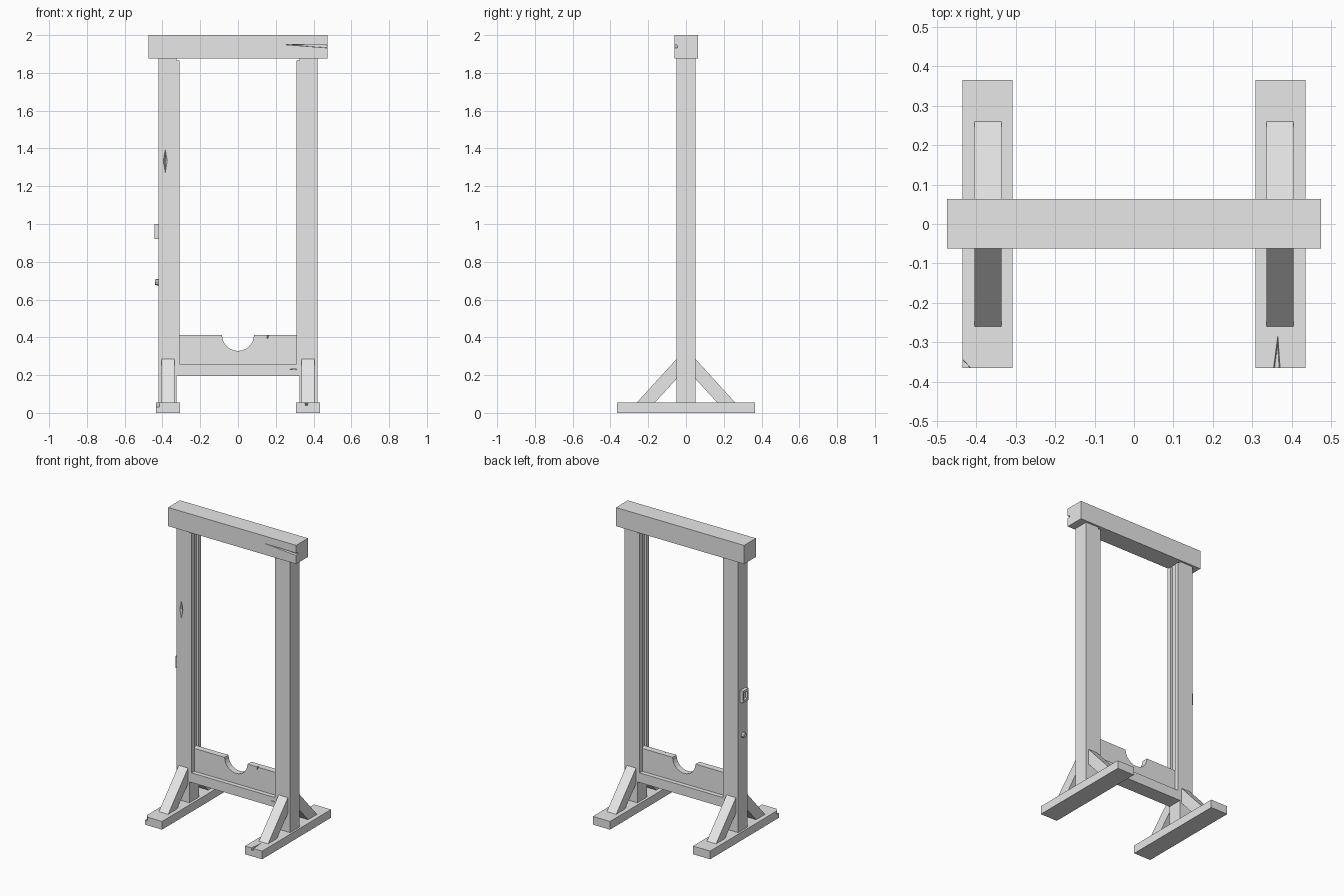
import bpy, bmesh, math
from mathutils import Vector

if "Cube" in bpy.data.objects:
    bpy.data.objects.remove(bpy.data.objects["Cube"])

GREY = (0.8, 0.8, 0.8, 1.0)
grey = bpy.data.materials.new("plain_grey")
grey.use_nodes = True
grey.diffuse_color = GREY
grey.node_tree.nodes["Principled BSDF"].inputs["Base Color"].default_value = GREY


def prism(name, points, axis, lo, hi, taper=1.0):
    """Extrude a 2D outline along an axis; taper shrinks the hi end."""
    centre = sum((Vector(p) for p in points), Vector((0, 0))) / len(points)
    place = {"x": lambda a, b, d: (d, a, b),
             "y": lambda a, b, d: (a, d, b),
             "z": lambda a, b, d: (a, b, d)}[axis]
    bm = bmesh.new()
    near = [bm.verts.new(place(a, b, lo)) for a, b in points]
    far = []
    for p in points:
        q = centre + (Vector(p) - centre) * taper
        far.append(bm.verts.new(place(q.x, q.y, hi)))
    bm.faces.new(near)
    bm.faces.new(far)
    n = len(points)
    for i in range(n):
        j = (i + 1) % n
        bm.faces.new((near[i], near[j], far[j], far[i]))
    bmesh.ops.recalc_face_normals(bm, faces=bm.faces)
    mesh = bpy.data.meshes.new(name)
    bm.to_mesh(mesh)
    bm.free()
    mesh.materials.append(grey)
    ob = bpy.data.objects.new(name, mesh)
    bpy.context.collection.objects.link(ob)
    return ob


def box(name, x, y, z):
    return prism(name, [(x[0], y[0]), (x[1], y[0]), (x[1], y[1]), (x[0], y[1])], "z", *z)


def carve(target, points, axis, lo, hi, taper=0.5):
    """Cut a tapered crack or chip out of a part."""
    cutter = prism("crack_cutter", points, axis, lo, hi, taper)
    cutter.hide_render = True
    mod = target.modifiers.new("crack", "BOOLEAN")
    mod.operation = "DIFFERENCE"
    mod.solver = "EXACT"
    mod.object = cutter
    bpy.context.view_layer.objects.active = target
    bpy.ops.object.modifier_apply(modifier=mod.name)
    bpy.data.objects.remove(cutter)


def span(side, a, b):
    return sorted((side * a, side * b))


# Feet, posts, guide rails and diagonal braces on both sides
feet, posts = {}, {}
for side, label in ((1, "left"), (-1, "right")):
    feet[side] = box(label + "_foot", span(side, 0.308, 0.435), (-0.365, 0.365), (0, 0.055))
    posts[side] = box(label + "_post", span(side, 0.325, 0.422), (-0.05, 0.05), (0.055, 1.875))
    for end, where in ((-1, "front"), (1, "back")):
        box(f"{label}_{where}_rail", span(side, 0.309, 0.325),
            span(end, 0.022, 0.05), (0.195, 1.865))
        outline = [(end * 0.26, 0.055), (end * 0.05, 0.285),
                   (end * 0.05, 0.18), (end * 0.165, 0.055)]
        prism(f"{label}_{where}_brace", outline, "x", *span(side, 0.336, 0.405))

# Top beam and lower crossbar
beam = box("top_beam", (-0.475, 0.475), (-0.062, 0.063), (1.875, 2.0))
crossbar = box("crossbar", (-0.325, 0.325), (-0.05, 0.05), (0.195, 0.26))

# Board with a round notch in its upper edge
arc = [(0.085 * math.cos(t), 0.413 - 0.085 * math.sin(t))
       for t in (math.pi * i / 12 for i in range(13))]
board = prism("notched_board",
              [(-0.322, 0.26), (0.322, 0.26), (0.322, 0.413)] + arc + [(-0.322, 0.413)],
              "y", -0.021, 0.021)

# Cracks and chips in the timber
carve(beam, [(0.225, 1.951), (0.5, 1.947), (0.5, 1.93)], "y", -0.065, -0.045, 0.8)
carve(posts[-1], [(-0.385, 1.265), (-0.373, 1.335), (-0.385, 1.4), (-0.397, 1.335)],
      "y", -0.052, -0.035, 0.2)
carve(feet[1], [(0.365, -0.28), (0.352, -0.38), (0.372, -0.38)], "z", 0.057, 0.04, 0.6)
carve(feet[-1], [(-0.44, -0.337), (-0.41, -0.37), (-0.44, -0.37)], "z", 0.06, 0.03, 0.9)
carve(board, [(0.155, 0.388), (0.168, 0.42), (0.153, 0.42)], "y", -0.023, -0.01, 0.7)
carve(crossbar, [(0.272, 0.231), (0.33, 0.235), (0.33, 0.226)], "y", -0.052, -0.04, 0.7)

# Rope cleat and peg on the outside of the right post
plate = box("cleat_plate", (-0.443, -0.422), (-0.03, 0.03), (0.92, 1.0))
carve(plate, [(-0.018, 0.935), (0.018, 0.935), (0.018, 0.985), (-0.018, 0.985)],
      "x", -0.446, -0.43, 0.9)
ring = [(0.018 * math.cos(t), 0.692 + 0.018 * math.sin(t))
        for t in (math.tau * i / 8 for i in range(8))]
prism("side_peg", ring, "x", -0.422, -0.44, 0.8)
